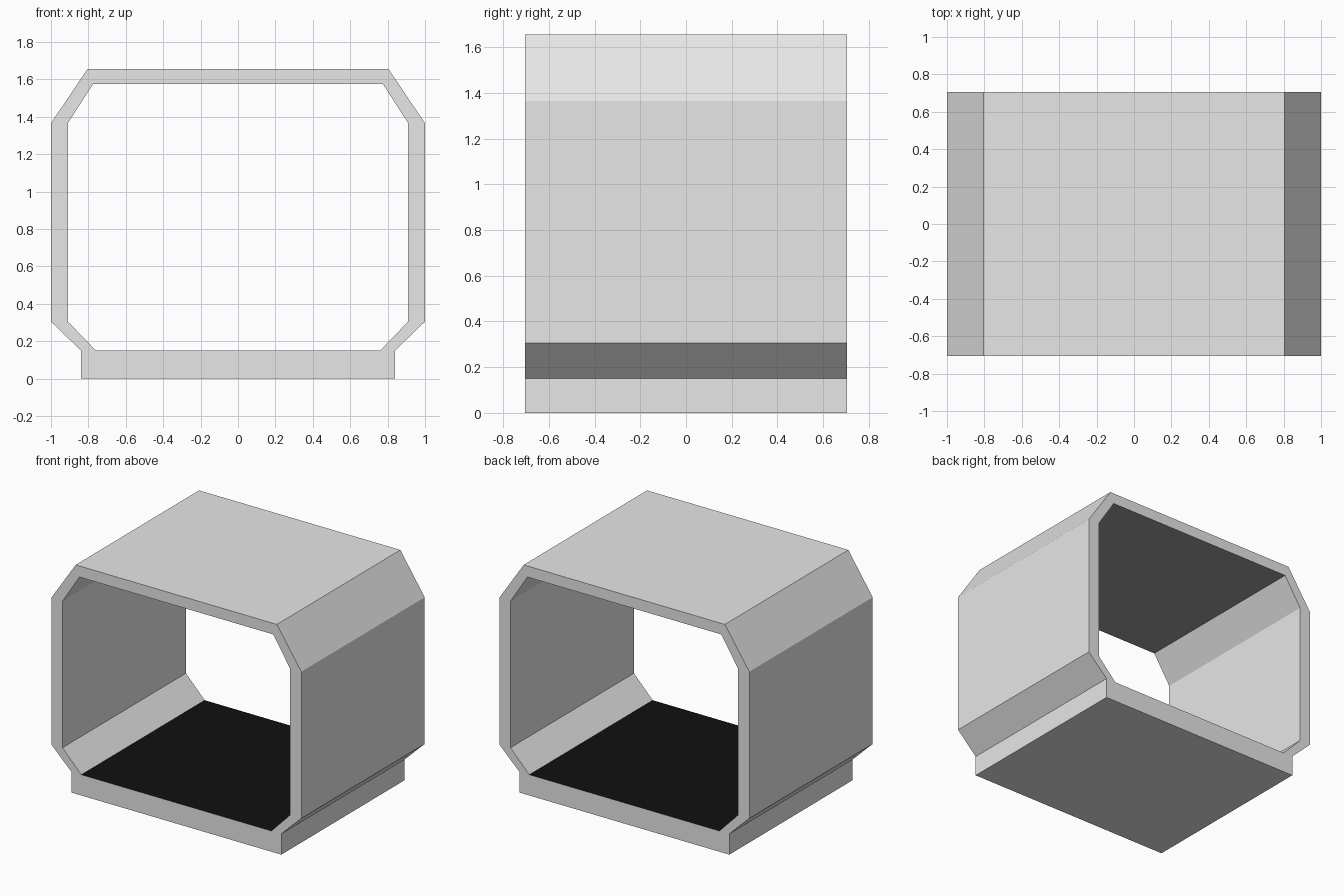
import bpy, bmesh

if "Cube" in bpy.data.objects:
    bpy.data.objects.remove(bpy.data.objects["Cube"])

HALF_DEPTH = 0.705
FLOOR_Z, CEILING_Z = 0.15, 1.575


def material(name, value):
    mat = bpy.data.materials.new(name)
    mat.diffuse_color = (value, value, value, 1)
    mat.use_nodes = True
    mat.node_tree.nodes["Principled BSDF"].inputs["Base Color"].default_value = mat.diffuse_color
    return mat


# Right half of the cross-section (x, z): outer side up, then inner side down
outer = [(0, 0), (0.84, 0), (0.84, FLOOR_Z), (1, 0.305), (1, 1.365), (0.805, 1.655), (0, 1.655)]
inner = [(0, CEILING_Z), (0.775, CEILING_Z), (0.91, 1.365), (0.91, 0.305), (0.76, FLOOR_Z), (0, FLOOR_Z)]

# Extrude the half profile from front to back
bm = bmesh.new()
cap = bm.faces.new([bm.verts.new((x, -HALF_DEPTH, z)) for x, z in outer + inner])
ext = bmesh.ops.extrude_face_region(bm, geom=[cap], use_keep_orig=True)
moved = [g for g in ext["geom"] if isinstance(g, bmesh.types.BMVert)]
bmesh.ops.translate(bm, verts=moved, vec=(0, 2 * HALF_DEPTH, 0))
bmesh.ops.recalc_face_normals(bm, faces=bm.faces[:])

# Open the centre seam so the mirrored half joins cleanly
seam = [f for f in bm.faces if all(abs(v.co.x) < 1e-5 for v in f.verts)]
bmesh.ops.delete(bm, geom=seam, context='FACES')

# Dark floor and grey ceiling, picked by direction and height
for f in bm.faces:
    z = f.calc_center_median().z
    if f.normal.z > 0.9 and abs(z - FLOOR_Z) < 0.01:
        f.material_index = 1
    elif f.normal.z < -0.9 and abs(z - CEILING_Z) < 0.01:
        f.material_index = 2

mesh = bpy.data.meshes.new("tunnel_section")
bm.to_mesh(mesh)
bm.free()
for mat in (material("light grey shell", 0.8),
            material("black floor", 0.005),
            material("mid grey ceiling", 0.34)):
    mesh.materials.append(mat)

tunnel = bpy.data.objects.new("tunnel_section", mesh)
bpy.context.collection.objects.link(tunnel)

# Mirror to the left side
mirror = tunnel.modifiers.new("mirror", 'MIRROR')
mirror.use_axis[0] = True
mirror.use_clip = True
